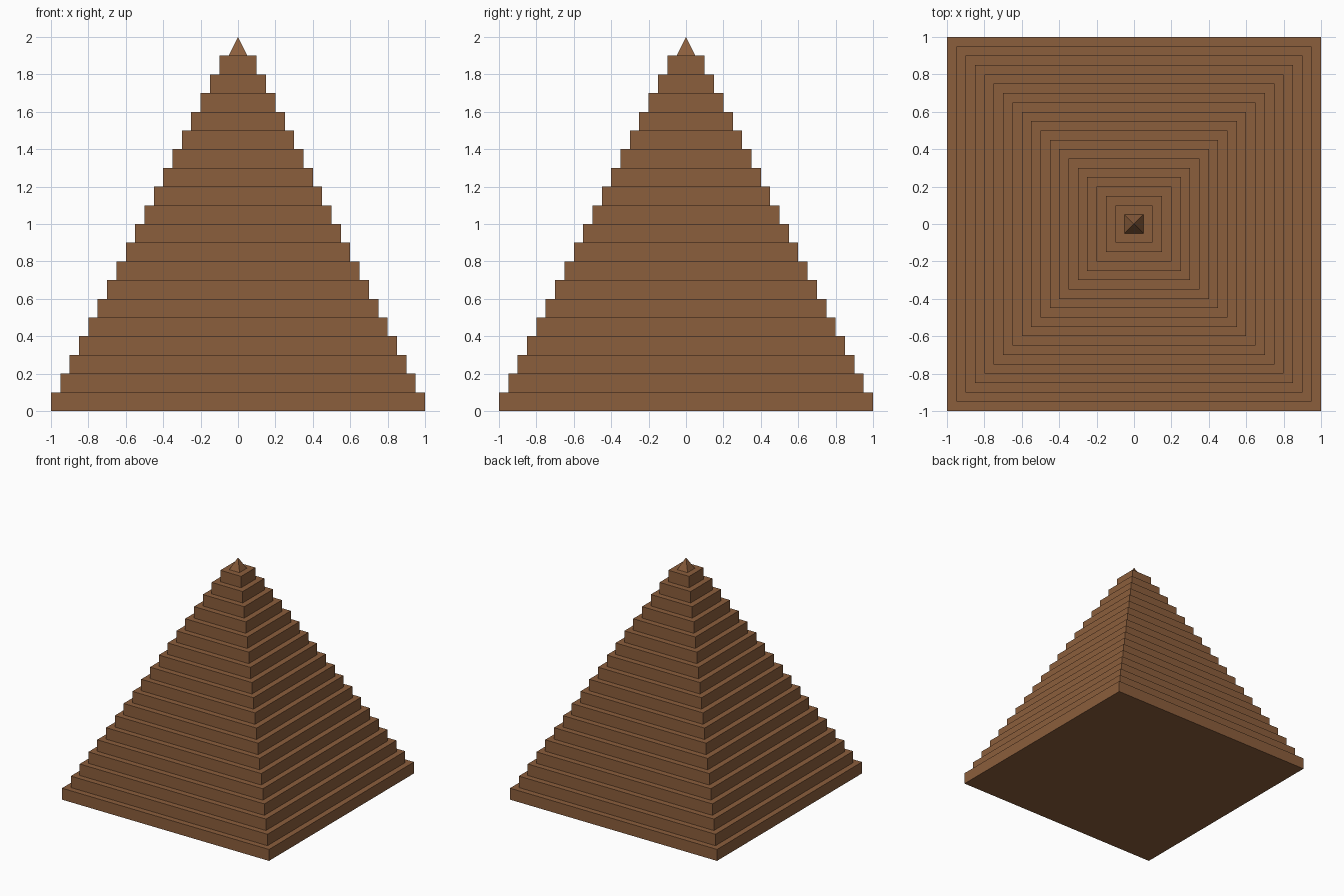
import bpy
import bmesh

if "Cube" in bpy.data.objects:
    bpy.data.objects.remove(bpy.data.objects["Cube"])

STEPS = 19
RISE = 0.1
TREAD = 0.05

brown = bpy.data.materials.new("brown")
brown.diffuse_color = (0.26, 0.112, 0.045, 1)
brown.use_nodes = True
brown.node_tree.nodes["Principled BSDF"].inputs["Base Color"].default_value = brown.diffuse_color


def square(bm, half, z):
    return [bm.verts.new((sx * half, sy * half, z))
            for sx, sy in ((-1, -1), (1, -1), (1, 1), (-1, 1))]


def bridge(bm, low, high):
    for i in range(4):
        j = (i + 1) % 4
        bm.faces.new((low[i], low[j], high[j], high[i]))


def finish(bm, name):
    mesh = bpy.data.meshes.new(name)
    bm.to_mesh(mesh)
    bm.free()
    mesh.materials.append(brown)
    obj = bpy.data.objects.new(name, mesh)
    bpy.context.collection.objects.link(obj)


# Stepped body: a closed shell of alternating risers and treads
bm = bmesh.new()
previous = None
for step in range(STEPS):
    half = 1 - TREAD * step
    low = square(bm, half, RISE * step)
    high = square(bm, half, RISE * (step + 1))
    if previous:
        bridge(bm, previous, low)
    else:
        bm.faces.new(low[::-1])
    bridge(bm, low, high)
    previous = high
bm.faces.new(previous)
finish(bm, "stepped_body")

# Pointed capstone
bm = bmesh.new()
base = square(bm, 0.05, RISE * STEPS)
tip = bm.verts.new((0, 0, 2))
bm.faces.new(base[::-1])
for i in range(4):
    bm.faces.new((base[i], base[(i + 1) % 4], tip))
finish(bm, "capstone")
